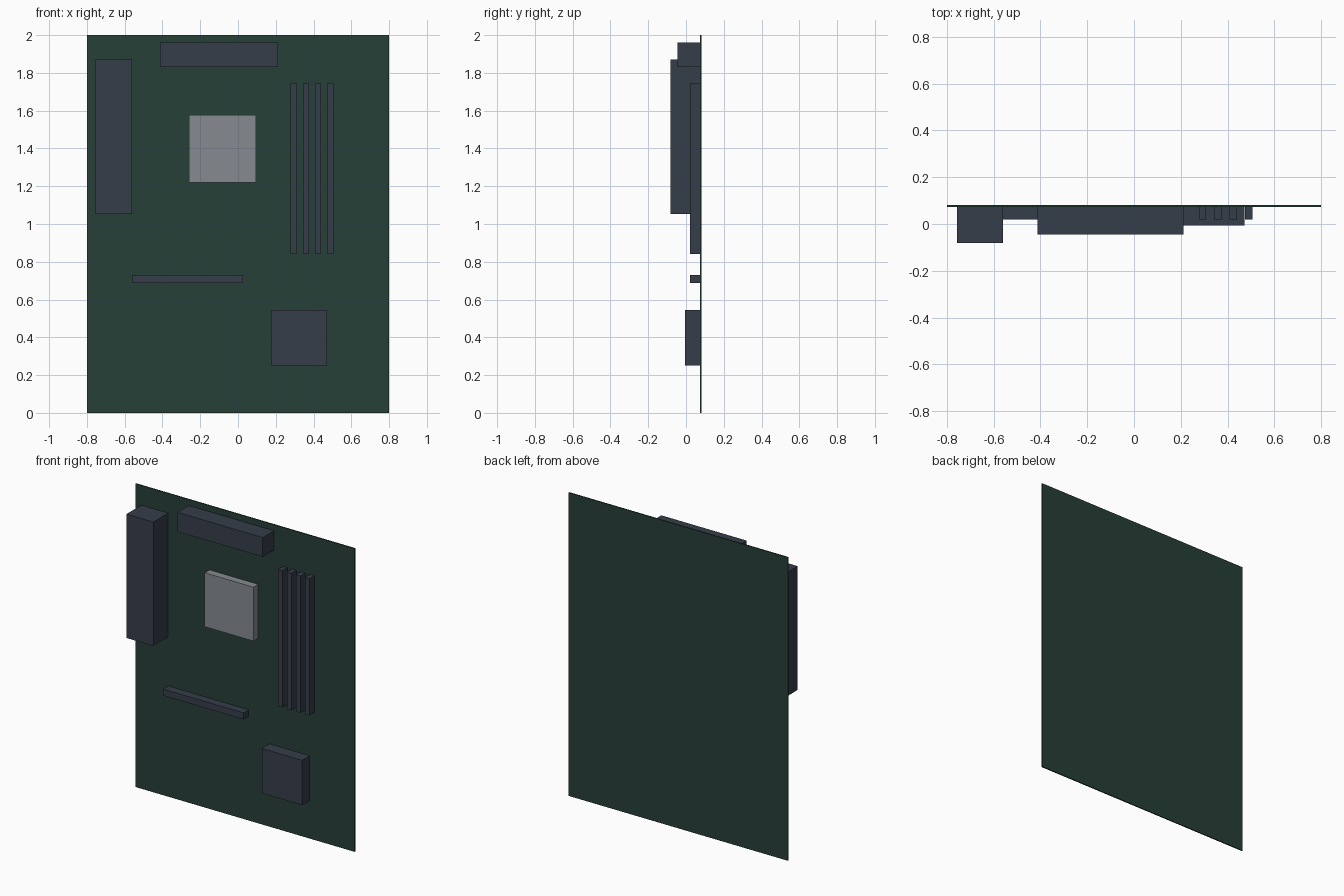
import bpy

if "Cube" in bpy.data.objects:
    bpy.data.objects.remove(bpy.data.objects["Cube"])

BACK = 0.081    # rear face of the board
FACE = 0.073    # front face of the board


def material(name, rgb):
    m = bpy.data.materials.new(name)
    m.diffuse_color = (*rgb, 1)
    m.use_nodes = True
    m.node_tree.nodes["Principled BSDF"].inputs["Base Color"].default_value = m.diffuse_color
    return m


def box(name, x0, x1, z0, z1, y0, y1, mat):
    """Box given by its limits on each axis."""
    bpy.ops.mesh.primitive_cube_add(
        size=1, location=((x0 + x1) / 2, (y0 + y1) / 2, (z0 + z1) / 2))
    ob = bpy.context.object
    ob.name = name
    ob.scale = (x1 - x0, y1 - y0, z1 - z0)
    bpy.ops.object.transform_apply(location=False, rotation=False, scale=True)
    ob.data.materials.append(mat)
    return ob


green = material("board_green", (0.02, 0.05, 0.04))
dark = material("component_dark", (0.037, 0.047, 0.068))
metal = material("processor_metal", (0.24, 0.255, 0.28))

# Circuit board
box("circuit_board", -0.8, 0.8, 0, 2, FACE, BACK, green)

# Components standing on the board: x range, z range, front face y
parts = [
    ("port_block", -0.757, -0.561, 1.053, 1.87, -0.081, dark),
    ("power_heatsink", -0.412, 0.211, 1.832, 1.96, -0.044, dark),
    ("processor", -0.26, 0.096, 1.22, 1.576, 0.024, metal),
    ("expansion_slot", -0.56, 0.027, 0.687, 0.73, 0.02, dark),
    ("chipset_heatsink", 0.178, 0.472, 0.25, 0.546, -0.006, dark),
]
for name, x0, x1, z0, z1, y0, mat in parts:
    box(name, x0, x1, z0, z1, y0, FACE, mat)

# Row of four memory slots
for i in range(4):
    x = 0.277 + i * 0.0658
    box(f"memory_slot_{i + 1}", x, x + 0.032, 0.841, 1.743, 0.02, FACE, dark)
